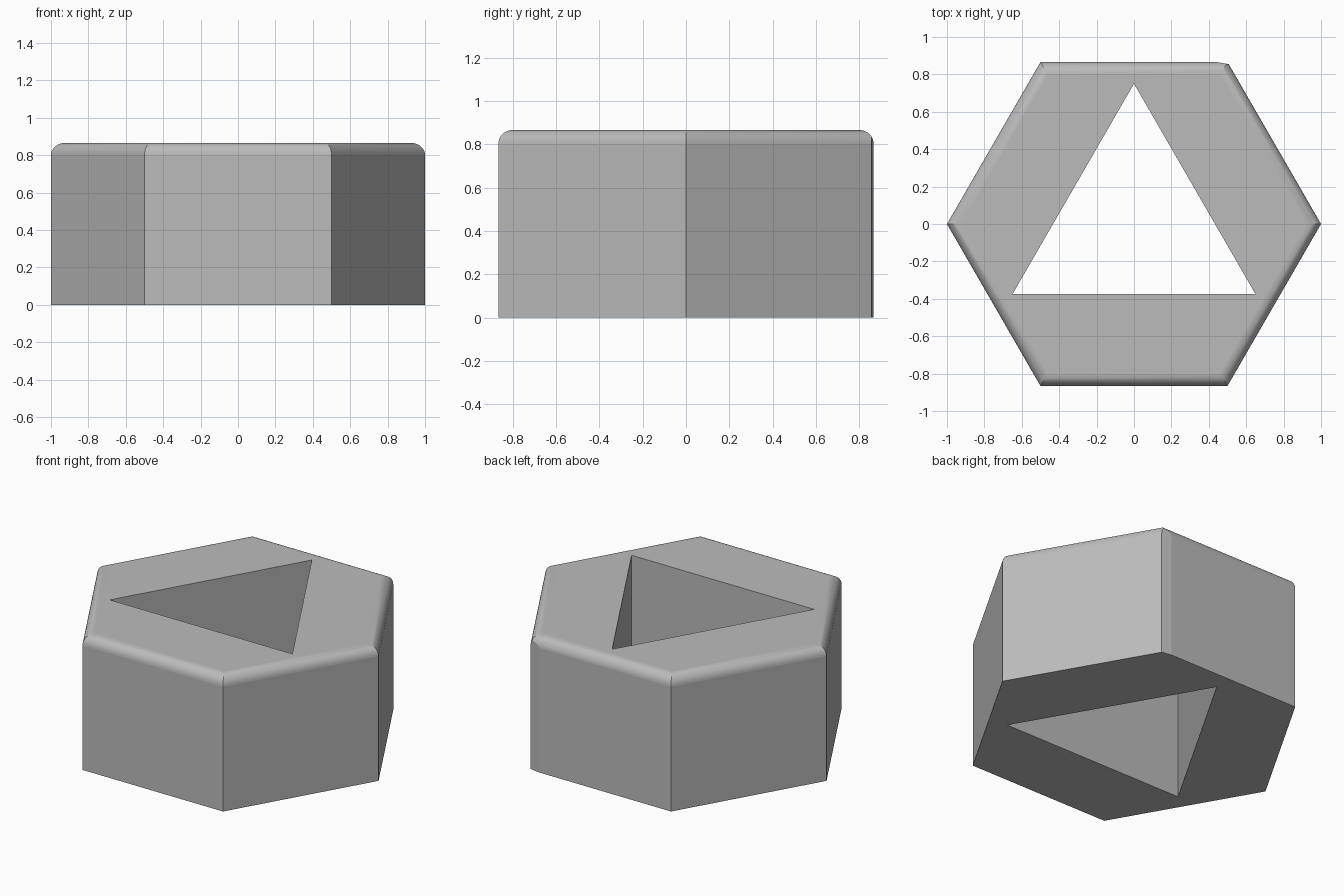
import bpy, bmesh, math
from mathutils import Vector

cube = bpy.data.objects.get("Cube")
if cube:
    bpy.data.objects.remove(cube)

HEIGHT = 0.866
APOTHEM = math.sqrt(0.75)
ROUND = 0.065
STEPS = 8
bm = bmesh.new()


def ring(sides, radius, z, start):
    """Closed loop of vertices for a regular polygon."""
    return [bm.verts.new((radius * math.cos(start + math.tau * i / sides),
                          radius * math.sin(start + math.tau * i / sides), z))
            for i in range(sides)]


def bridge(lower, upper):
    """Quads joining two loops, facing outward."""
    n = len(lower)
    return [bm.faces.new((lower[i], lower[(i + 1) % n], upper[(i + 1) % n], upper[i]))
            for i in range(n)]


# Outer walls and rounded top rim
base = ring(6, 1, 0, 0)
outer = base
for k in range(STEPS + 1):
    a = math.pi / 2 * k / STEPS
    scale = (APOTHEM - ROUND * (1 - math.cos(a))) / APOTHEM
    loop = ring(6, scale, HEIGHT - ROUND * (1 - math.sin(a)), 0)
    for face in bridge(outer, loop):
        face.smooth = k > 0
    outer = loop

# Triangular hole through the body
hole_low = ring(3, 0.75, 0, math.pi / 2)
hole_high = ring(3, 0.75, HEIGHT, math.pi / 2)
bridge(hole_high, hole_low)

# Top and bottom faces around the hole
for rim, hole, z in ((outer, hole_high, 1), (base, hole_low, -1)):
    edges = [bm.edges.get((loop[i - 1], loop[i]))
             for loop in (rim, hole) for i in range(len(loop))]
    bmesh.ops.triangle_fill(bm, use_beauty=True, edges=edges, normal=(0, 0, z))

# Slight flat on the back left corner
bmesh.ops.bisect_plane(bm, geom=bm.verts[:] + bm.edges[:] + bm.faces[:],
                       plane_co=Vector((0.44, APOTHEM, 0)),
                       plane_no=Vector((0.011, 0.066, 0)).normalized(),
                       clear_outer=True)
cut = [e for e in bm.edges if e.is_boundary]
bmesh.ops.holes_fill(bm, edges=cut, sides=0)
bmesh.ops.recalc_face_normals(bm, faces=bm.faces[:])

# Crisp edges except along the rounded rim
for edge in bm.edges:
    edge.smooth = edge.calc_face_angle(0) < math.radians(20)

mesh = bpy.data.meshes.new("hexagonal_block")
bm.to_mesh(mesh)
bm.free()
block = bpy.data.objects.new("hexagonal_block", mesh)
bpy.context.collection.objects.link(block)

# Plain grey material
grey = bpy.data.materials.new("plain_grey")
grey.use_nodes = True
colour = (0.5, 0.5, 0.5, 1)
grey.diffuse_color = colour
grey.node_tree.nodes["Principled BSDF"].inputs["Base Color"].default_value = colour
mesh.materials.append(grey)
